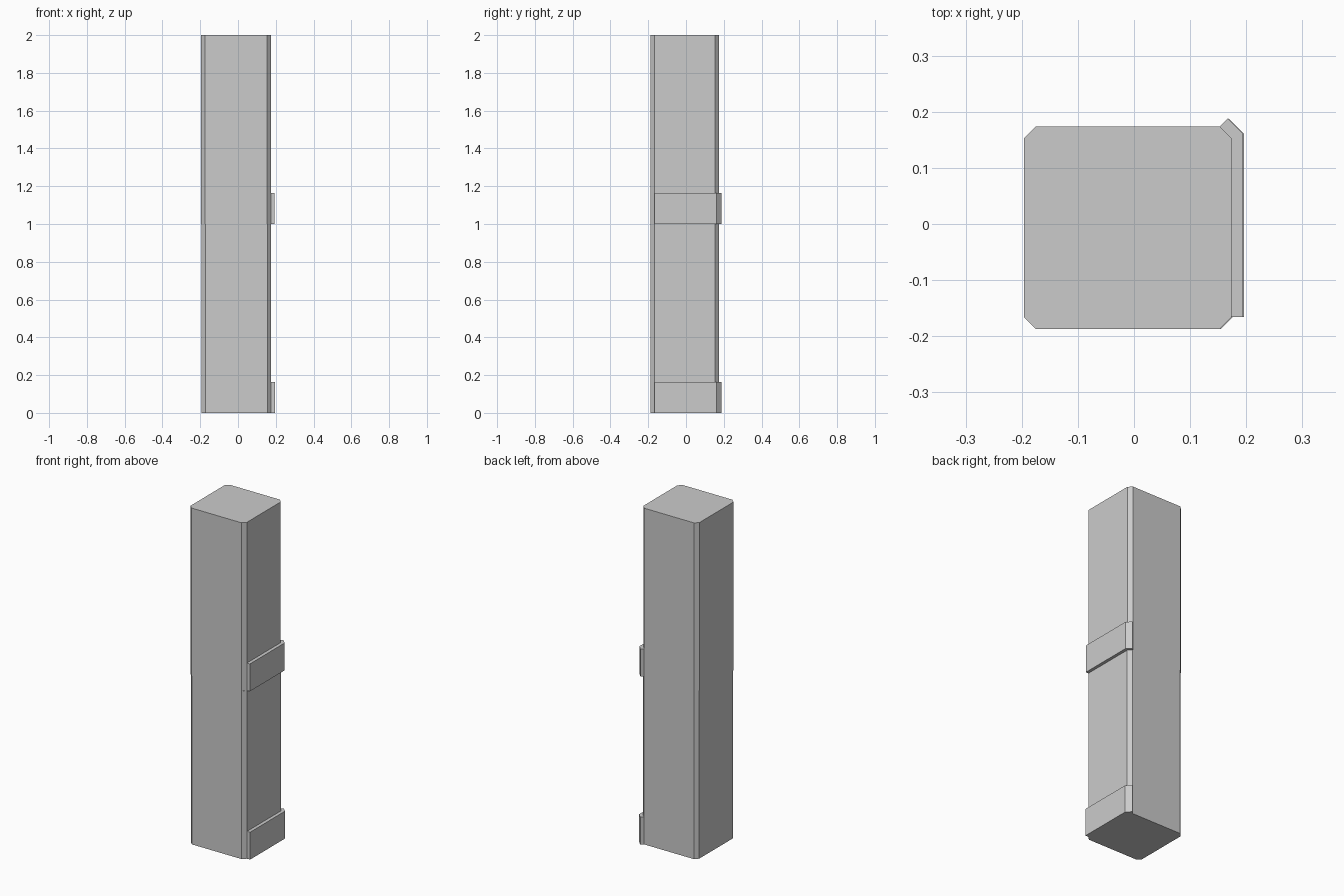
import bpy, bmesh

if "Cube" in bpy.data.objects:
    bpy.data.objects.remove(bpy.data.objects["Cube"])

X0, X1, Y0, Y1 = -0.196, 0.174, -0.187, 0.174  # column footprint
C = 0.021                                       # corner chamfer
T = 0.020                                       # trim thickness


def prism(name, outline, z0, z1):
    """Closed solid extruded from a counter-clockwise outline."""
    bm = bmesh.new()
    base = bm.faces.new([bm.verts.new((x, y, z0)) for x, y in outline])
    top = bmesh.ops.extrude_face_region(bm, geom=[base], use_keep_orig=True)
    verts = [g for g in top["geom"] if isinstance(g, bmesh.types.BMVert)]
    bmesh.ops.translate(bm, verts=verts, vec=(0, 0, z1 - z0))
    bmesh.ops.recalc_face_normals(bm, faces=bm.faces)
    mesh = bpy.data.meshes.new(name)
    bm.to_mesh(mesh)
    bm.free()
    obj = bpy.data.objects.new(name, mesh)
    bpy.context.collection.objects.link(obj)
    return obj


# square column with chamfered corners
column = [(X0 + C, Y0), (X1 - C, Y0), (X1, Y0 + C), (X1, Y1 - C),
          (X1 - C, Y1), (X0 + C, Y1), (X0, Y1 - C), (X0, Y0 + C)]

# skirting trim along the right face, wrapping the back right chamfer
d = T * 0.7071
trim = [(X1, Y0 + C), (X1 + T, Y0 + C), (X1 + T, Y1 - C + T * 0.414),
        (X1 - C + d, Y1 + d), (X1 - C, Y1), (X1, Y1 - C)]

# two stacked storeys, the lower one shifted very slightly to the right
for label, z, dx in (("lower", 0.0, 0.002), ("upper", 1.0, 0.0)):
    shift = lambda pts: [(x + dx, y) for x, y in pts]
    prism(label + "_column", shift(column), z, z + 1.0)
    prism(label + "_skirting", shift(trim), z, z + 0.163)
